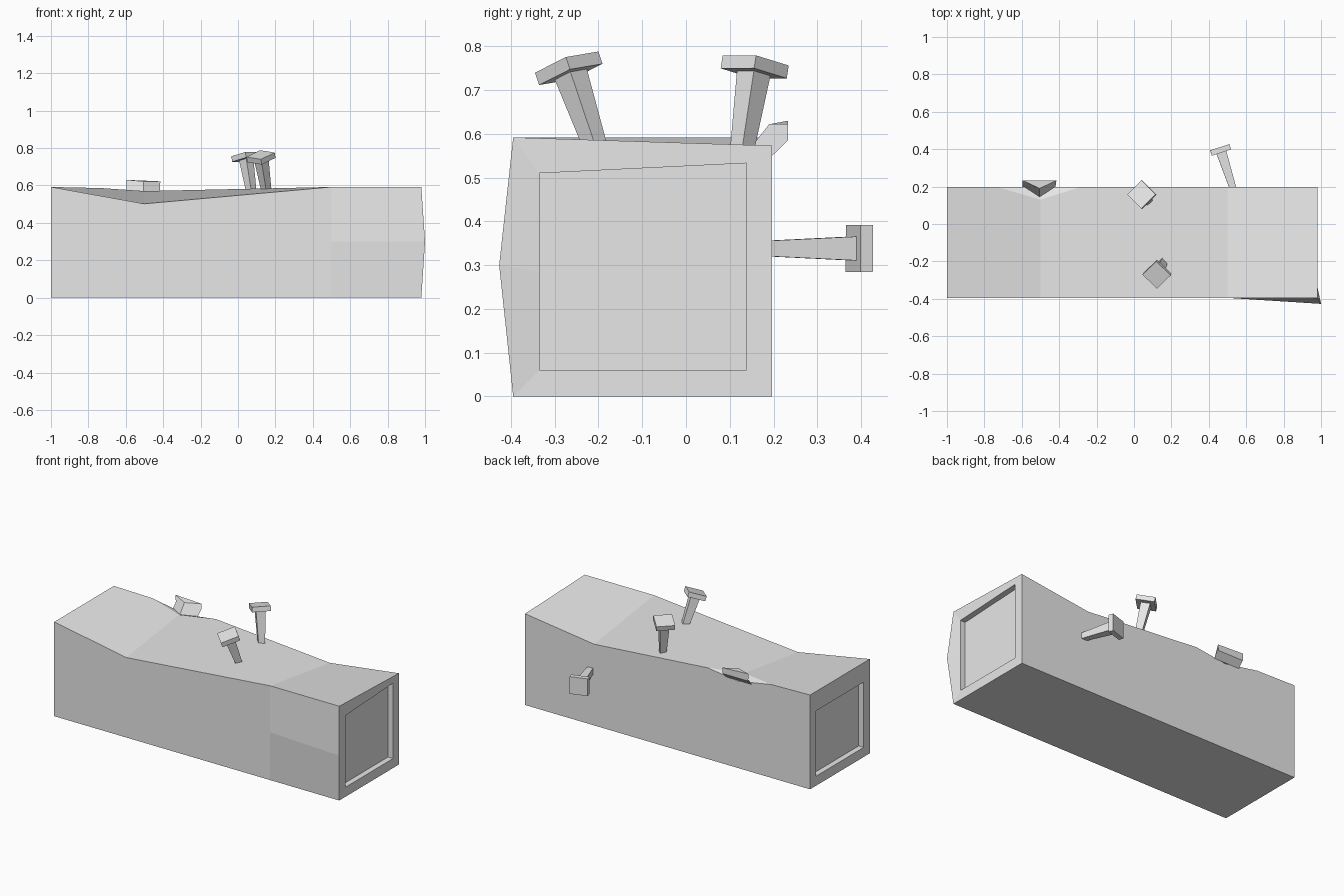
import bpy
import bmesh
from math import radians, sqrt
from mathutils import Matrix, Vector

if "Cube" in bpy.data.objects:
    bpy.data.objects.remove(bpy.data.objects["Cube"])

grey = bpy.data.materials.new("plain_grey")
grey.use_nodes = True
grey.diffuse_color = (0.8, 0.8, 0.8, 1)
grey.node_tree.nodes["Principled BSDF"].inputs["Base Color"].default_value = (0.8, 0.8, 0.8, 1)


def finish(name, bm):
    bmesh.ops.recalc_face_normals(bm, faces=bm.faces)
    mesh = bpy.data.meshes.new(name)
    bm.to_mesh(mesh)
    bm.free()
    mesh.materials.append(grey)
    obj = bpy.data.objects.new(name, mesh)
    bpy.context.collection.objects.link(obj)
    return obj


def loop_of(bm, points):
    return [bm.verts.new(p) for p in points]


def bridge(bm, a, b):
    for i in range(len(a)):
        j = (i + 1) % len(a)
        bm.faces.new((a[i], a[j], b[j], b[i]))


# Beam: end outlines run front bottom, front middle, front top, back top, back bottom
FRONT, BACK, DEPTH = -0.395, 0.197, 0.035
bm = bmesh.new()
right = loop_of(bm, [(0.98, FRONT, 0), (1.0, -0.427, 0.3), (0.98, FRONT, 0.592),
                     (0.98, BACK, 0.573), (0.98, BACK, 0)])
left = loop_of(bm, [(-1, FRONT, 0), (-1, FRONT, 0.3), (-1, FRONT, 0.592),
                    (-1, BACK, 0.592), (-1, BACK, 0)])


# Recessed panel in each end
def recess(outline, x, inward, top_front, top_back):
    section = [(-0.335, 0.06), (-0.335, 0.285), (-0.335, top_front),
               (0.138, top_back), (0.138, 0.06)]
    rim = loop_of(bm, [(x, y, z) for y, z in section])
    floor = loop_of(bm, [(x + inward, y, z) for y, z in section])
    bridge(bm, outline, rim)
    bridge(bm, rim, floor)
    bm.faces.new(floor)


recess(right, 0.98, -DEPTH, 0.51, 0.533)
recess(left, -1, DEPTH, 0.47, 0.47)

# Worn top edges, with a nick in the back one
f_low, f_mid, f_high, f_dip = loop_of(bm, [
    (0.5, FRONT, 0), (0.5, FRONT, 0.3), (0.5, FRONT, 0.592), (-0.5, FRONT, 0.502)])
b_high, nick_a, nick_low, nick_b, nick_tip = loop_of(bm, [
    (0.5, BACK, 0.51), (-0.29, BACK, 0.573), (-0.5, BACK, 0.545),
    (-0.73, BACK, 0.586), (-0.5, 0.13, 0.57)])
for face in (
    (left[0], f_low, f_mid, f_high, f_dip, left[2], left[1]),
    (f_low, right[0], right[1], f_mid),
    (f_mid, right[1], right[2], f_high),
    (f_high, right[2], right[3], b_high),
    (f_dip, f_high, b_high, nick_a, nick_tip),
    (left[2], f_dip, nick_tip, nick_b, left[3]),
    (nick_tip, nick_a, nick_low),
    (nick_tip, nick_low, nick_b),
    (right[3], right[4], left[4], left[3], nick_b, nick_low, nick_a, b_high),
    (left[0], left[4], right[4], right[0], f_low),
):
    bm.faces.new(face)
finish("beam", bm)

# Chip of wood lifted out of the nick
bm = bmesh.new()
low = loop_of(bm, [(-0.505, 0.145, 0.565), (-0.42, BACK, 0.55), (-0.595, BACK, 0.55)])
high = loop_of(bm, [(-0.505, 0.19, 0.622), (-0.415, 0.233, 0.622), (-0.597, 0.233, 0.63)])
outer = loop_of(bm, [(-0.418, 0.233, 0.585), (-0.595, 0.233, 0.585)])
for face in ((low[0], low[1], low[2]), (high[0], high[1], high[2]),
             (low[0], low[1], outer[0], high[1], high[0]),
             (low[0], low[2], outer[1], high[2], high[0]),
             (high[1], high[2], outer[1], outer[0]),
             (outer[0], outer[1], low[2], low[1])):
    bm.faces.new(face)
finish("wood_chip", bm)


# Square tapered nails with flat heads
def nail(name, base, head, roll):
    base, head = Vector(base), Vector(head)
    axis = head - base
    length = axis.length
    bm = bmesh.new()
    bmesh.ops.create_cone(bm, cap_ends=True, segments=4, radius1=0.034 / sqrt(2),
                          radius2=0.056 / sqrt(2), depth=length,
                          matrix=Matrix.Translation((0, 0, length / 2))
                          @ Matrix.Rotation(radians(45), 4, "Z"))
    bmesh.ops.create_cube(bm, size=1, matrix=Matrix.Translation((0, 0, length))
                          @ Matrix.Diagonal((0.108, 0.108, 0.03, 1)))
    obj = finish(name, bm)
    turn = Vector((0, 0, 1)).rotation_difference(axis).to_matrix().to_4x4()
    obj.matrix_world = Matrix.Translation(base) @ turn @ Matrix.Rotation(radians(roll), 4, "Z")


nail("top_nail_front", (0.16, -0.19, 0.52), (0.123, -0.268, 0.75), 45)
nail("top_nail_back", (0.08, 0.12, 0.51), (0.042, 0.157, 0.753), 45)
nail("back_nail", (0.536, 0.17, 0.338), (0.463, 0.396, 0.338), 18)
